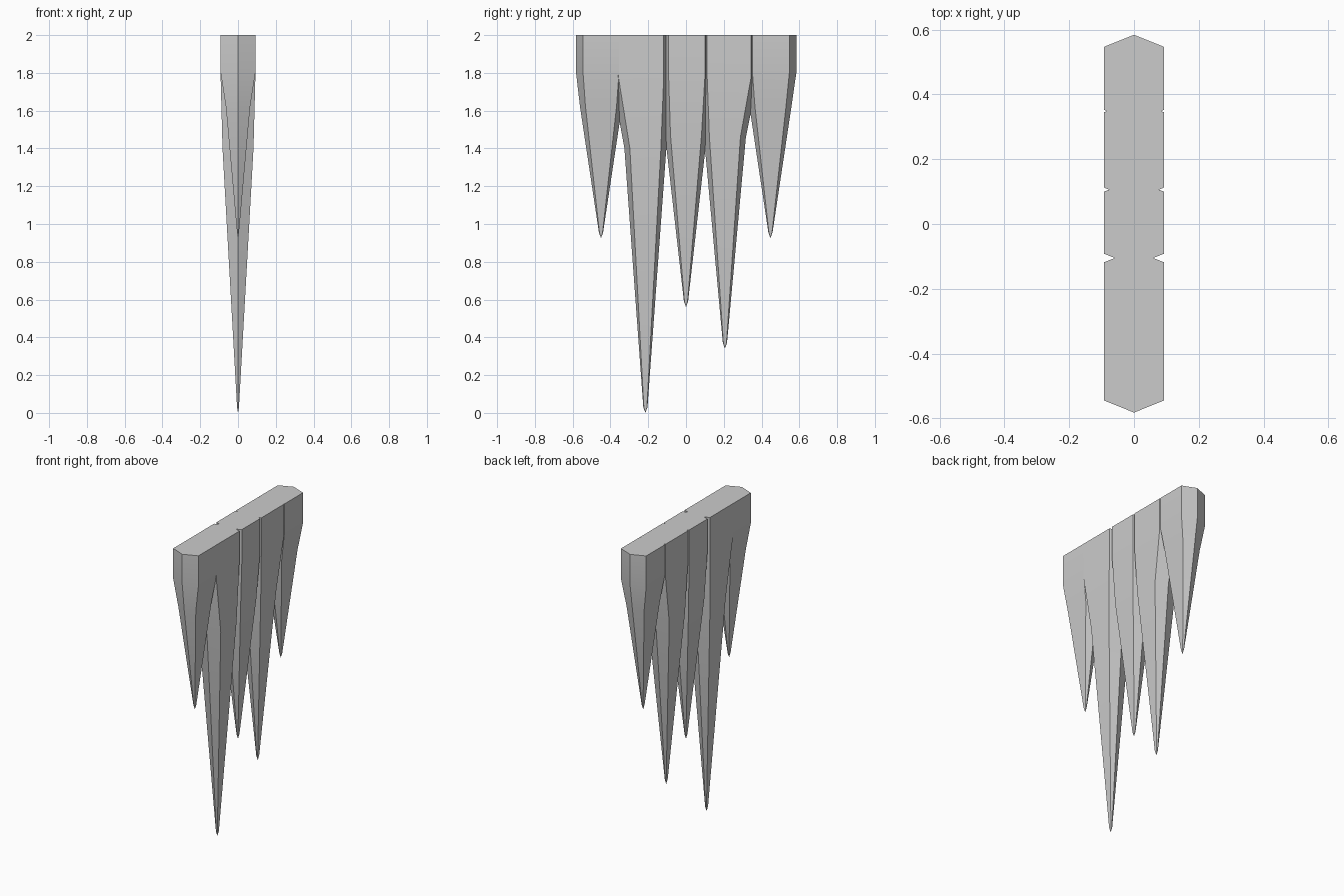
import bpy, bmesh

cube = bpy.data.objects.get("Cube")
if cube:
    bpy.data.objects.remove(cube, do_unlink=True)

grey = bpy.data.materials.new("pale_grey")
grey.use_nodes = True
colour = (0.6, 0.6, 0.6, 1)
grey.diffuse_color = colour
grey.node_tree.nodes["Principled BSDF"].inputs["Base Color"].default_value = colour


def hexagon(bm, z, x, left, right, point):
    """Six-sided ring: flat sides at +-x, pointed ends along y."""
    mid = [(0, left - point), (x, left), (x, right),
           (0, right + point), (-x, right), (-x, left)]
    return [bm.verts.new((px, py, z)) for px, py in mid]


def icicle(name, left, right, centre, tip, shoulder, waist, waist_x):
    """Straight root, tapering shoulder, then a long spike."""
    bm = bmesh.new()
    rings = [
        hexagon(bm, 2, 0.092, left, right, 0.037),
        hexagon(bm, shoulder, 0.092, left, right, 0.037),
        hexagon(bm, waist, waist_x, centre - 0.082, centre + 0.082, 0.029),
        hexagon(bm, tip + 0.03, 0.005, centre - 0.008, centre + 0.008, 0.003),
    ]
    bm.faces.new(rings[0])
    for upper, lower in zip(rings, rings[1:]):
        for i in range(6):
            j = (i + 1) % 6
            bm.faces.new((upper[i], upper[j], lower[j], lower[i]))
    end = bm.verts.new((0, centre, tip))
    for i in range(6):
        bm.faces.new((rings[-1][i], rings[-1][(i + 1) % 6], end))
    bmesh.ops.recalc_face_normals(bm, faces=bm.faces)
    mesh = bpy.data.meshes.new(name)
    bm.to_mesh(mesh)
    bm.free()
    mesh.materials.append(grey)
    obj = bpy.data.objects.new(name, mesh)
    bpy.context.collection.objects.link(obj)
    bpy.ops.object.select_all(action="DESELECT")
    obj.select_set(True)
    bpy.context.view_layer.objects.active = obj
    bpy.ops.object.shade_smooth_by_angle()


# Row of hanging icicles, front to back
icicle("front_short_icicle", -0.545, -0.355, -0.45, 0.925, 1.8, 1.62, 0.064)
icicle("longest_icicle", -0.358, -0.118, -0.215, 0, 1.78, 1.4, 0.082)
icicle("middle_icicle", -0.092, 0.1, 0, 0.56, 1.78, 1.47, 0.076)
icicle("long_icicle", 0.112, 0.345, 0.206, 0.34, 1.78, 1.46, 0.079)
icicle("back_short_icicle", 0.352, 0.547, 0.447, 0.925, 1.8, 1.62, 0.064)
